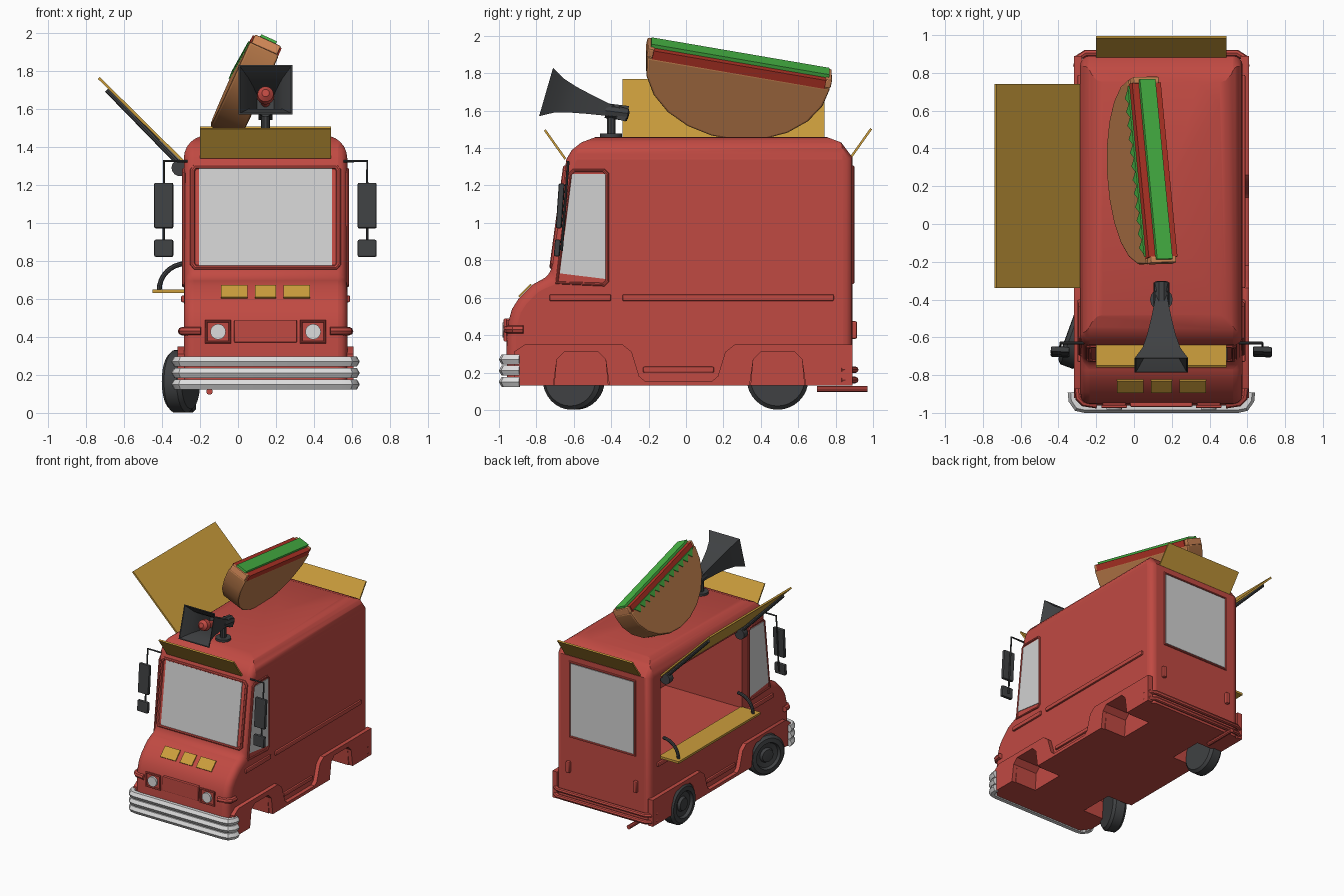
import bpy, bmesh, math
from mathutils import Vector as V

if "Cube" in bpy.data.objects:
    bpy.data.objects.remove(bpy.data.objects["Cube"])

def mat(name, *c):
    m = bpy.data.materials.new(name)
    m.diffuse_color = (*c, 1)
    m.use_nodes = True
    m.node_tree.nodes["Principled BSDF"].inputs["Base Color"].default_value = m.diffuse_color
    return m

RED = mat("truck_red", .53, .068, .055)
YEL = mat("sign_yellow", .60, .34, .045)
BLK = mat("dark_grey", .05, .053, .056)
GLS = mat("window_grey", .64, .64, .64)
SIL = mat("chrome_silver", .72, .72, .72)
SHL = mat("shell_brown", .50, .20, .07)
RIM = mat("shell_rim_orange", .68, .26, .10)
GRN = mat("lettuce_green", .065, .47, .06)
SAU = mat("sauce_red", .46, .035, .02)
CX, HW = .145, .43                      # truck centre line and half width
X, Y, Z = V((1, 0, 0)), V((0, 1, 0)), V((0, 0, 1))

def finish(o, m):
    if not o.data.materials:
        o.data.materials.append(m)
    bpy.ops.object.select_all(action='DESELECT')
    o.select_set(True)
    bpy.context.view_layer.objects.active = o
    if o.type == 'CURVE':
        bpy.ops.object.convert(target='MESH')
        o = bpy.context.object
    bpy.ops.object.shade_smooth_by_angle(angle=math.radians(35))
    return o

def loft(name, rings, m):
    """Skin between rings of points, capped at both ends."""
    bm = bmesh.new()
    vs = [[bm.verts.new(p) for p in r] for r in rings]
    n = len(vs[0])
    for a, b in zip(vs, vs[1:]):
        for i in range(n):
            bm.faces.new((a[i], a[(i + 1) % n], b[(i + 1) % n], b[i]))
    bm.faces.new(vs[0])
    bm.faces.new(vs[-1])
    bmesh.ops.recalc_face_normals(bm, faces=bm.faces)
    me = bpy.data.meshes.new(name)
    bm.to_mesh(me)
    bm.free()
    o = bpy.data.objects.new(name, me)
    bpy.context.collection.objects.link(o)
    return finish(o, m)

def slab(name, pts, m, o, u, v, t, bevel=0, seg=2):
    """Polygon in the (u, v) plane through o, thickened by t along its normal."""
    o, u, v = V(o), V(u).normalized(), V(v).normalized()
    base = [o + u * a + v * b for a, b in pts]
    ob = loft(name, [base, [p + u.cross(v) * t for p in base]], m)
    if bevel:
        md = ob.modifiers.new("bevel", 'BEVEL')
        md.width, md.segments, md.use_clamp_overlap = bevel, seg, False
        md.limit_method, md.angle_limit = 'ANGLE', math.radians(60)
        bpy.ops.object.modifier_apply(modifier="bevel")
        bpy.ops.object.shade_smooth_by_angle(angle=math.radians(35))
    return ob

def tube(name, pts, r, m, cyclic=False, res=2):
    c = bpy.data.curves.new(name, 'CURVE')
    c.dimensions, c.bevel_depth, c.bevel_resolution, c.use_fill_caps = '3D', r, res, True
    s = c.splines.new('POLY')
    s.points.add(len(pts) - 1)
    for p, q in zip(s.points, pts):
        p.co = (*q, 1)
    s.use_cyclic_u = cyclic
    o = bpy.data.objects.new(name, c)
    bpy.context.collection.objects.link(o)
    return finish(o, m)

def rect(a, b, c, d):
    return [(a, c), (b, c), (b, d), (a, d)]

def box(name, x0, x1, y0, y1, z0, z1, m, bevel=0):
    return slab(name, rect(y0, y1, z0, z1), m, (x0, 0, 0), Y, Z, x1 - x0, bevel)

def boolean(o, cutter, op):
    md = o.modifiers.new("cut", 'BOOLEAN')
    md.object, md.operation, md.solver = cutter, op, 'EXACT'
    bpy.context.view_layer.objects.active = o
    bpy.ops.object.modifier_apply(modifier="cut")
    bpy.data.objects.remove(cutter)

# body shell: side profile crossed with the rounded front section
side = [(-.955, 0), (-.96, .38), (-.95, .47), (-.93, .54), (-.895, .595), (-.82, .67), (-.775, .695),
        (-.725, .715), (-.64, 1.34), (-.61, 1.39), (-.56, 1.43), (-.48, 1.46), (.75, 1.46),
        (.83, 1.43), (.89, 1.35), (.89, 0)]
body = slab("truck_body", side, RED, (CX - HW, 0, 0), Y, Z, 2 * HW, .05, 4)
arc = [(HW - .12 + .12 * math.cos(a), 1.34 + .12 * math.sin(a)) for a in [i * math.pi / 12 for i in range(7)]]
sect = [(-HW - .01, .13), (HW + .01, .13), (HW + .01, 1.3)] + arc + [(-x, z) for x, z in arc[::-1]] + [(-HW - .01, 1.3)]
boolean(body, slab("section", sect, RED, (CX, 1.2, 0), X, Z, 2.4), 'INTERSECT')
# serving hatch and wheel wells
boolean(body, box("hatch_cutter", -.4, .42, -.33, .74, .645, 1.30, RED), 'DIFFERENCE')
well = [(-.15, .05), (.15, .05), (.13, .27), (.09, .31), (-.09, .31), (-.13, .27)]
for yc in (-.56, .49):
    for x0 in (CX - HW - .1, CX + HW - .19):
        boolean(body, slab("well_cutter", well, RED, (x0, yc, 0), Y, Z, .29), 'DIFFERENCE')
finish(body, RED)

# parts on both flanks
def arch(yc):
    return [(yc + a, max(b, .13)) for a, b in well[1:] + well[:1]]
skirt = ([(-.92, .13), (-.92, .31), (-.86, .35), (-.34, .35), (-.29, .31), (-.25, .18), (-.22, .155), (.14, .155),
          (.17, .18), (.21, .31), (.26, .35), (.89, .35), (.89, .13)] + arch(.49) + arch(-.56))
pane = [(-.675, .73), (-.43, .70), (-.43, 1.26), (-.61, 1.26)]
frame = [(-.69, .68), (-.44, .67), (-.42, .69), (-.42, 1.26), (-.44, 1.28), (-.60, 1.28), (-.62, 1.26)]
for s, tag in ((-1, "left"), (1, "right")):
    def fx(d):
        return CX + s * d
    slab("skirt_" + tag, skirt, RED, (fx(HW - .01), 0, 0), Y, Z, s * .043)
    slab("side_window_" + tag, pane, GLS, (fx(HW - .003), 0, 0), Y, Z, s * .008)
    tube("side_window_frame_" + tag, [(fx(HW), y, z) for y, z in frame], .01, RED, True)
    for y0, y1, z, h in ((-.73, -.4, .6, .018), (-.34, .79, .6, .018), (-.23, .15, .215, .016)):
        x0, x1 = sorted((fx(HW - .01), fx(HW + .015)))
        box("side_trim_" + tag, x0, x1, y0, y1, z - h, z + h, RED, .008)
    # wing mirrors
    mx = fx(.535)
    tube("mirror_arm_" + tag, [(fx(HW - .02), -.63, 1.325), (mx, -.63, 1.325), (mx, -.665, .85)], .007, BLK)
    tilt = V((s * .25, -.03, 0)) + X
    for z0, z1 in ((.97, 1.21), (.82, .91)):
        yc = -.64 - (1.33 - z0) * .07
        slab("mirror_" + tag, rect(-.05, .05, 0, z1 - z0), BLK, (mx, yc, z0), tilt, (0, .07, 1), .03, .008)
    # headlamps, indicators and tail lamps
    hx = fx(.25)
    box("headlamp_bezel_" + tag, hx - .062, hx + .062, -.965, -.94, .372, .482, RED, .008)
    tube("headlamp_frame_" + tag, [(hx + a * .062, -.966, .427 + b * .055) for a, b in ((-1, -1), (1, -1), (1, 1), (-1, 1))], .009, RED, True)
    tube("headlamp_" + tag, [(hx, -.94, .427), (hx, -.982, .427)], .041, SIL, res=6)
    tube("indicator_" + tag, [(fx(.34), -.955, .43), (fx(.41), -.945, .43), (fx(.435), -.92, .43), (fx(.44), -.87, .43)], .022, RED)
    box("tail_lamp_" + tag, fx(.31) - .018, fx(.31) + .018, .88, .915, .38, .475, RED, .01)

# windscreen and rear window
wv = V((0, .085, .625))
wo = (CX, -.725 + .01, .715 + .06)
slab("windscreen", rect(-.35, .35, 0, .52), GLS, wo, X, wv, .008)
ring = [(-.37, -.01), (-.385, .01), (-.385, .505), (-.37, .525), (.37, .525), (.385, .505), (.385, .01), (.37, -.01)]
tube("windscreen_frame", [V(wo) + X * a + wv.normalized() * b for a, b in ring], .014, RED, True)
slab("rear_window", rect(-.29, .29, .69, 1.29), GLS, (CX, .887, 0), -X, Z, .008)
tube("rear_window_frame", [(CX + a, .889, b) for a, b in rect(-.3, .3, .68, 1.3)], .011, RED, True)

# nose: yellow panels, grille, hood seam, bumper
for a, b in ((-.09, .05), (.09, .2), (.24, .38)):
    slab("hood_panel", rect(a, b, .008, .1), YEL, (0, -.895, .597), X, (0, .075, .075), .009)
box("grille_panel", -.02, .31, -.968, -.94, .37, .49, RED, .006)
for i in range(3):
    z = .15 + i * .06
    h = [(.465, -.89), (.462, -.93), (.44, -.963), (.40, -.97)]
    path = [(CX - a, b, z) for a, b in h] + [(CX + a, b, z) for a, b in h[::-1]]
    tube("front_bumper_rib", path, .031, SIL, res=1)

# rear bumper bands and exhaust pipe
for z in (.16, .215):
    tube("rear_bumper_band", [(CX - .45, .83, z), (CX - .44, .88, z), (CX - .40, .905, z), (CX + .40, .905, z),
                              (CX + .44, .88, z), (CX + .45, .83, z)], .018, RED)
tube("exhaust_pipe", [(-.15, .7, .112), (-.15, .97, .112)], .017, RED, res=3)

# wheels, left side only; the front one is steered
tyre = [(-.055, .12), (-.055, .145), (-.035, .165), (.035, .165), (.055, .145), (.058, .11), (.035, .10), (.03, .06), (.05, .05), (.052, .02)]
for name, x, y, th in (("front_wheel", -.30, -.60, 20), ("rear_wheel", -.275, .49, 0)):
    a = math.radians(th)
    ax, fw = V((-math.cos(a), math.sin(a), 0)), V((math.sin(a), math.cos(a), 0))
    loft(name, [[V((x, y, .166)) + ax * h + (fw * math.cos(t) + Z * math.sin(t)) * r
                 for t in [k * math.tau / 32 for k in range(32)]] for h, r in tyre], BLK)

# serving hatch: awning with struts, counter with curved brackets
slab("awning", rect(-.34, .74, 0, .63), YEL, (-.28, 0, 1.325), Y, (-.45, 0, .445), -.014)
box("counter", -.45, -.27, -.34, .74, .632, .65, YEL)
for y in (-.29, .69):
    tube("awning_hinge", [(-.305, y - .025, 1.29), (-.305, y + .025, 1.29)], .045, BLK, res=5)
    tube("awning_strut", [(-.30, y, 1.30), (-.69, y, 1.70)], .014, BLK)
    tube("counter_bracket", [(-.275 - .14 * math.cos(t), y, .645 + .14 * math.sin(t))
                             for t in [k * math.pi / 16 for k in range(9)]], .013, BLK)

# roof signs at front and back
slab("front_sign", rect(-.345, .345, 0, .19), YEL, (CX, -.64, 1.345), X, (0, -.11, .155), .012)
slab("rear_sign", rect(-.345, .345, 0, .19), YEL, (CX, .885, 1.345), X, (0, .11, .155), .012)

# square loudspeaker horn
d, n = V((0, -.26, .075)).normalized(), V((0, .075, .26)).normalized()
mouth = V((CX, -.748, 1.70))
horn = [(-.46, .02), (-.45, .036), (-.40, .036), (-.39, .028), (-.34, .036), (-.24, .055), (-.15, .075), (-.07, .1), (0, .142),
        (0, .134), (-.07, .09), (-.15, .065), (-.24, .045)]
loft("horn", [[mouth + d * t + X * a * r + n * b * r * .95 for a, b in ((-1, -1), (1, -1), (1, 1), (-1, 1))] for t, r in horn], BLK)
bulb = [(-.24, .025), (-.13, .03), (-.12, .046), (-.08, .042), (-.06, .02)]
loft("horn_driver", [[mouth + d * t + (X * math.cos(k) + n * math.sin(k)) * r
                      for k in [i * math.tau / 16 for i in range(16)]] for t, r in bulb], RED)
tube("horn_post", [(CX, -.4, 1.44), (CX, -.4, 1.6)], .024, BLK, res=3)
tube("horn_base", [(CX, -.4, 1.45), (CX, -.4, 1.478)], .06, BLK, res=5)
tube("horn_bracket", [(CX, -.43, 1.60), (CX, -.31, 1.585)], .042, BLK, res=3)

# leaning roof taco: axes along its length, upward and across
u = V((-.095, .99, -.17)).normalized()
w = V((.41, 0, .91))
w = (w - u * w.dot(u)).normalized()
v = u.cross(w)                          # towards +x
top = V((.115, .29, 1.885))

def taco(name, pts, m, half, off=0, bevel=0):
    slab(name, pts, m, top + v * (off - half), u, w, 2 * half, bevel)

half_disc = [(.5 * math.cos(t), -.055 + .395 * math.sin(t)) for t in [math.pi + i * math.pi / 11 for i in range(12)]]
taco("taco_shell", half_disc, SHL, .085, 0, .012)
for e in (-1, 1):
    taco("taco_rim", rect(*sorted((e * .465, e * .502)), -.06, -.008), RIM, .075, 0, .008)
taco("taco_sauce", rect(-.47, .47, -.07, -.012), SAU, .083)
taco("taco_lettuce", rect(-.485, .485, -.06, .008), GRN, .045)
zig = [(-.44 + i * .88 / 24, -.105 if i % 2 else -.062) for i in range(25)]
taco("lettuce_fringe", zig + [(.46, -.05), (-.46, -.05)], GRN, .006, -.086)
